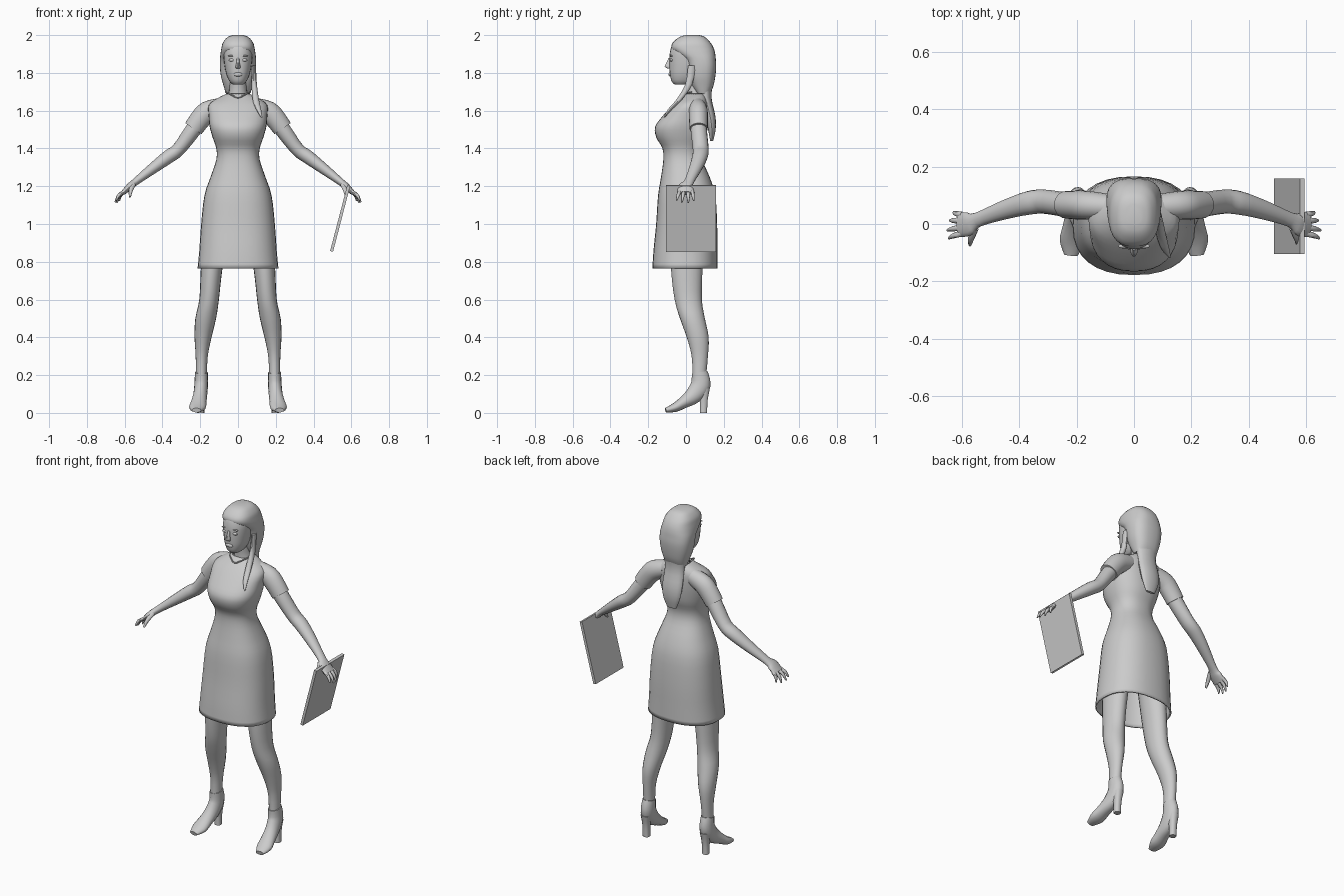
import bpy, bmesh, math
from mathutils import Vector, Matrix

grey = bpy.data.materials.new("plain grey")
grey.diffuse_color = (0.6, 0.6, 0.6, 1)


def finish(name, bm):
    bmesh.ops.recalc_face_normals(bm, faces=bm.faces)
    me = bpy.data.meshes.new(name)
    bm.to_mesh(me)
    bm.free()
    me.materials.append(grey)
    ob = bpy.data.objects.new(name, me)
    bpy.context.collection.objects.link(ob)
    return ob


def spline(secs, steps):
    """Catmull-Rom through the sections."""
    out = []
    for i in range(len(secs) - 1):
        p = [secs[max(0, min(len(secs) - 1, i + k))] for k in (-1, 0, 1, 2)]
        for s in range(steps):
            t = s / steps
            out.append([0.5 * (2 * b + (c - a) * t + (2 * a - 5 * b + 4 * c - d) * t * t
                               + (3 * b - a - 3 * c + d) * t ** 3) for a, b, c, d in zip(*p)])
    return out + [list(secs[-1])]


def loft(name, secs, n=20, power=2.0, flat=True, ref=(0, 1, 0), side=1, steps=3, caps=True):
    """Skin superellipse sections (x, y, z, a, b); flat keeps the rings horizontal."""
    secs = spline(secs, steps)
    pts = [Vector(s[:3]) for s in secs]
    bm = bmesh.new()
    rings = []
    for i, s in enumerate(secs):
        t = Vector((0, 0, 1)) if flat else (pts[min(i + 1, len(pts) - 1)] - pts[max(i - 1, 0)]).normalized()
        u = Vector(ref)
        u = (u - t * u.dot(t)).normalized()
        v = u.cross(t)
        ring = []
        for k in range(n):
            c, d = math.cos(math.tau * k / n), math.sin(math.tau * k / n)
            c = math.copysign(abs(c) ** (2 / power), c)
            d = math.copysign(abs(d) ** (2 / power), d)
            q = pts[i] + v * (s[3] * c) + u * (s[4] * d)
            ring.append(bm.verts.new((q.x * side, q.y, q.z)))
        rings.append(ring)
    for a, b in zip(rings, rings[1:]):
        for k in range(n):
            bm.faces.new((a[k], a[(k + 1) % n], b[(k + 1) % n], b[k]))
    if caps:
        bm.faces.new(rings[0])
        bm.faces.new(rings[-1])
    return finish(name, bm)


def profile(rows):
    """(z, half width, front y, back y) -> sections."""
    return [(0, (f + b) / 2, z, w, (b - f) / 2) for z, w, f, b in rows]


def ball(name, loc, size):
    bm = bmesh.new()
    bmesh.ops.create_uvsphere(bm, u_segments=14, v_segments=8, radius=1,
                              matrix=Matrix.Translation(loc) @ Matrix.Diagonal((*size, 1)))
    return finish(name, bm)


# Dress, open at the hem
dress = loft("dress", profile([
    (1.69, .06, 0, .10), (1.665, .11, -.03, .11), (1.63, .155, -.07, .115), (1.57, .155, -.125, .115),
    (1.515, .15, -.163, .11), (1.46, .135, -.158, .10), (1.40, .115, -.125, .08), (1.34, .115, -.12, .085),
    (1.25, .145, -.132, .125), (1.15, .178, -.148, .155), (1.0, .195, -.158, .165),
    (.86, .205, -.172, .166), (.765, .214, -.178, .166)]), n=32, power=2.35, caps=False)
sol = dress.modifiers.new("cloth", 'SOLIDIFY')
sol.thickness = 0.008
sol.offset = -1

# Neck, necklace and head
loft("neck", [(0, .05, 1.65, .06, .05), (0, .05, 1.70, .047, .047), (0, .045, 1.77, .046, .05)])
loft("necklace", [(x, y, z, .004, .004) for x, y, z in
     [(-.066, .03, 1.70), (-.045, -.012, 1.69), (0, -.034, 1.668), (.045, -.012, 1.69), (.066, .03, 1.70)]],
     n=6, flat=False, ref=(0, 0, 1))
loft("head", profile([
    (1.738, .028, -.06, .02), (1.755, .045, -.076, .05), (1.79, .061, -.085, .08), (1.83, .07, -.088, .10),
    (1.87, .075, -.088, .10), (1.91, .077, -.085, .10), (1.95, .07, -.072, .09), (1.975, .05, -.04, .07)]),
    n=24, power=2.2)
loft("nose", [(0, -.088, 1.822, .011, .008), (0, -.092, 1.833, .013, .022), (0, -.09, 1.85, .009, .016),
              (0, -.086, 1.88, .006, .006)], n=10)
ball("lips", (0, -.084, 1.792), (.024, .009, .011))
for s in (1, -1):
    ball("eye", (s * .033, -.078, 1.868), (.017, .008, .008))
    ball("brow", (s * .034, -.077, 1.89), (.021, .008, .004))

# Hair: cap, tail down the back, strand over one shoulder
loft("hair_cap", profile([
    (2.0, .025, .0, .07), (1.99, .055, -.035, .10), (1.96, .08, -.07, .13), (1.93, .088, -.077, .147),
    (1.90, .093, -.05, .155), (1.87, .096, -.012, .158), (1.83, .096, .005, .16), (1.78, .09, .012, .155),
    (1.73, .076, .03, .145), (1.69, .064, .055, .128)]), n=28, power=2.6)
loft("hair_tail", [(0, .11, 1.76, .075, .035), (0, .105, 1.67, .062, .03), (0, .128, 1.57, .064, .028),
                   (0, .137, 1.50, .055, .02), (0, .136, 1.44, .03, .008)], n=16)
loft("hair_strand", [(.085, .03, 1.84, .01, .02), (.086, .015, 1.74, .014, .02), (.094, -.035, 1.66, .017, .016),
                     (.108, -.082, 1.61, .014, .012), (.125, -.115, 1.565, .004, .004)], n=10)

for s in (1, -1):
    # Sleeve and arm
    loft("sleeve", [(.09, .06, 1.62, .048, .045), (.16, .065, 1.595, .056, .05), (.20, .066, 1.555, .055, .05),
                    (.236, .067, 1.505, .052, .048)], flat=False, side=s)
    loft("arm", [(.19, .066, 1.56, .04, .042), (.24, .068, 1.495, .042, .043), (.315, .078, 1.395, .036, .042),
                 (.37, .073, 1.355, .036, .041), (.45, .05, 1.295, .029, .034), (.545, .015, 1.222, .019, .026),
                 (.575, 0, 1.197, .018, .041), (.61, -.002, 1.163, .012, .043)], n=16, flat=False, side=s)
    # Fingers and thumb
    for y0, tip in ((-.033, (.645, -.05, 1.125)), (-.012, (.65, -.022, 1.115)),
                    (.012, (.642, .012, 1.112)), (.032, (.628, .042, 1.122))):
        mid = ((.60 + tip[0]) / 2 + .008, (y0 + tip[1]) / 2, (1.172 + tip[2]) / 2 + .004)
        loft("finger", [(.60, y0, 1.172, .010, .011), (*mid, .009, .009), (*tip, .004, .004)],
             n=8, flat=False, side=s)
    loft("thumb", [(.555, -.015, 1.21, .012, .014), (.568, -.052, 1.175, .011, .011), (.572, -.074, 1.143, .005, .005)],
         n=8, flat=False, ref=(1, 0, 0), side=s)
    # Leg
    loft("leg", [(.115, .005, 1.0, .07, .09), (.14, .004, .76, .057, .083), (.153, .012, .6, .052, .072),
                 (.171, .034, .5, .055, .066), (.185, .062, .4, .045, .058), (.192, .073, .3, .032, .043),
                 (.194, .07, .19, .029, .036)], side=s)
    # High-heeled shoe
    loft("shoe", [(.194, .072, .215, .042, .034), (.195, .078, .15, .052, .036), (.20, .042, .095, .046, .037),
                  (.208, -.012, .056, .032, .041), (.215, -.06, .028, .024, .044), (.22, -.108, .014, .012, .024)],
         n=16, flat=False, ref=(1, 0, 0), side=s)
    loft("shoe_heel", [(.197, .093, 0, .019, .019), (.197, .094, .07, .02, .022), (.196, .094, .13, .028, .034)],
         n=10, power=2.6, side=s)

# Clipboard: thin tray with a raised rim on the inner face
bm = bmesh.new()
bmesh.ops.create_cube(bm, size=1, matrix=Matrix.Translation((.541, .027, 1.03)) @ Matrix.Rotation(.255, 4, 'Y')
                      @ Matrix.Diagonal((.016, .264, .362, 1)))
inner = min(bm.faces, key=lambda f: f.calc_center_median().x)
bmesh.ops.inset_region(bm, faces=[inner], thickness=.014, depth=-.009)
finish("clipboard", bm)

# Smooth shading with sharp edges kept
for ob in bpy.data.objects:
    ob.select_set(True)
bpy.context.view_layer.objects.active = dress
bpy.ops.object.shade_smooth_by_angle(angle=math.radians(45))
